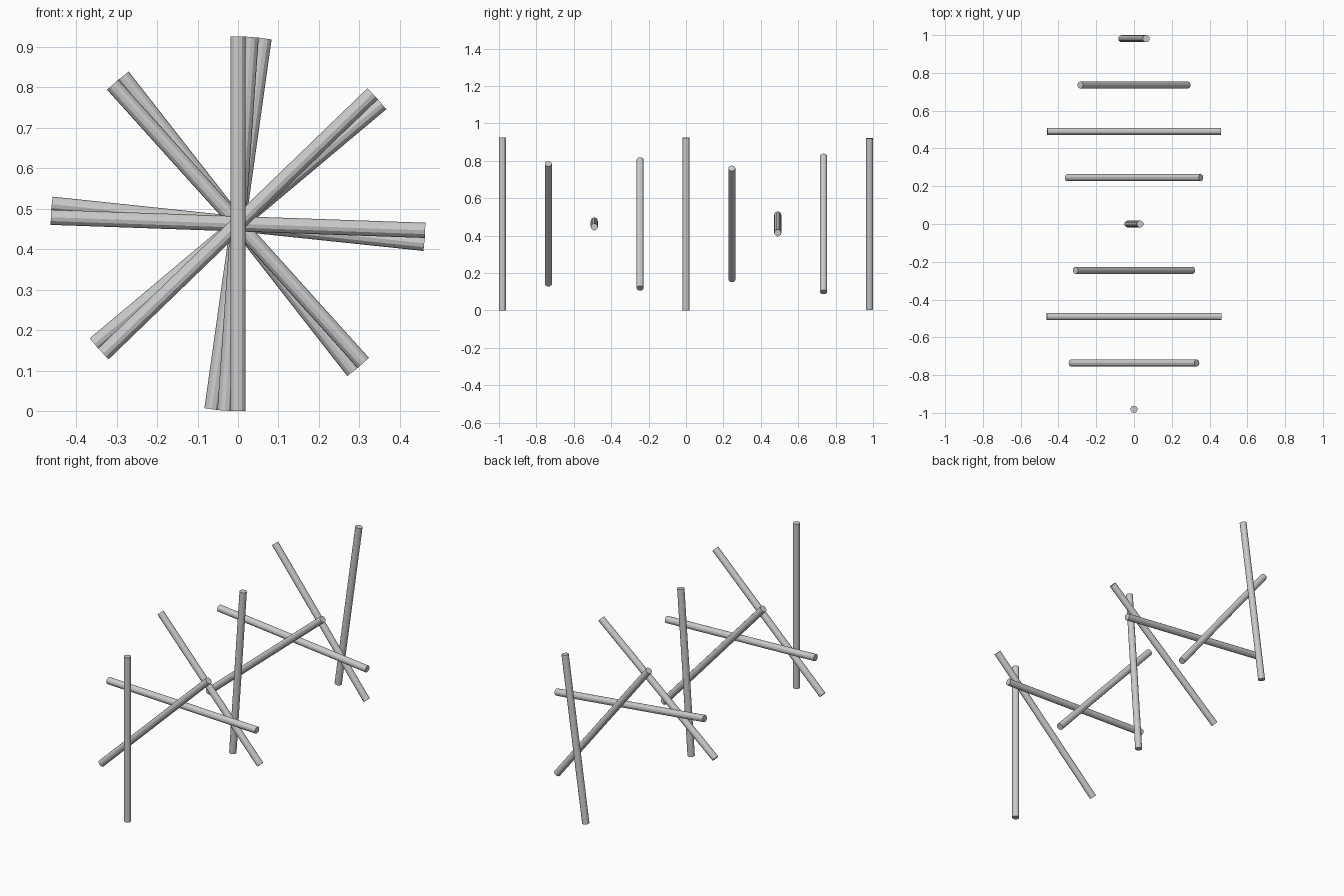
import bpy
from math import radians

if "Cube" in bpy.data.objects:
    bpy.data.objects.remove(bpy.data.objects["Cube"])

COUNT = 9
LENGTH = 0.925
RADIUS = 0.0188
SPACING = (2 - 2 * RADIUS) / (COUNT - 1)
TWIST = 46  # degrees of turn from one rod to the next

# Row of rods, each turned a further step about the y axis
for i in range(COUNT):
    y = (i - (COUNT - 1) / 2) * SPACING
    bpy.ops.mesh.primitive_cylinder_add(
        vertices=12, radius=RADIUS, depth=LENGTH,
        location=(0, y, LENGTH / 2), rotation=(0, radians(TWIST * i), 0))
    bpy.context.object.name = f"rod_{i + 1}"
